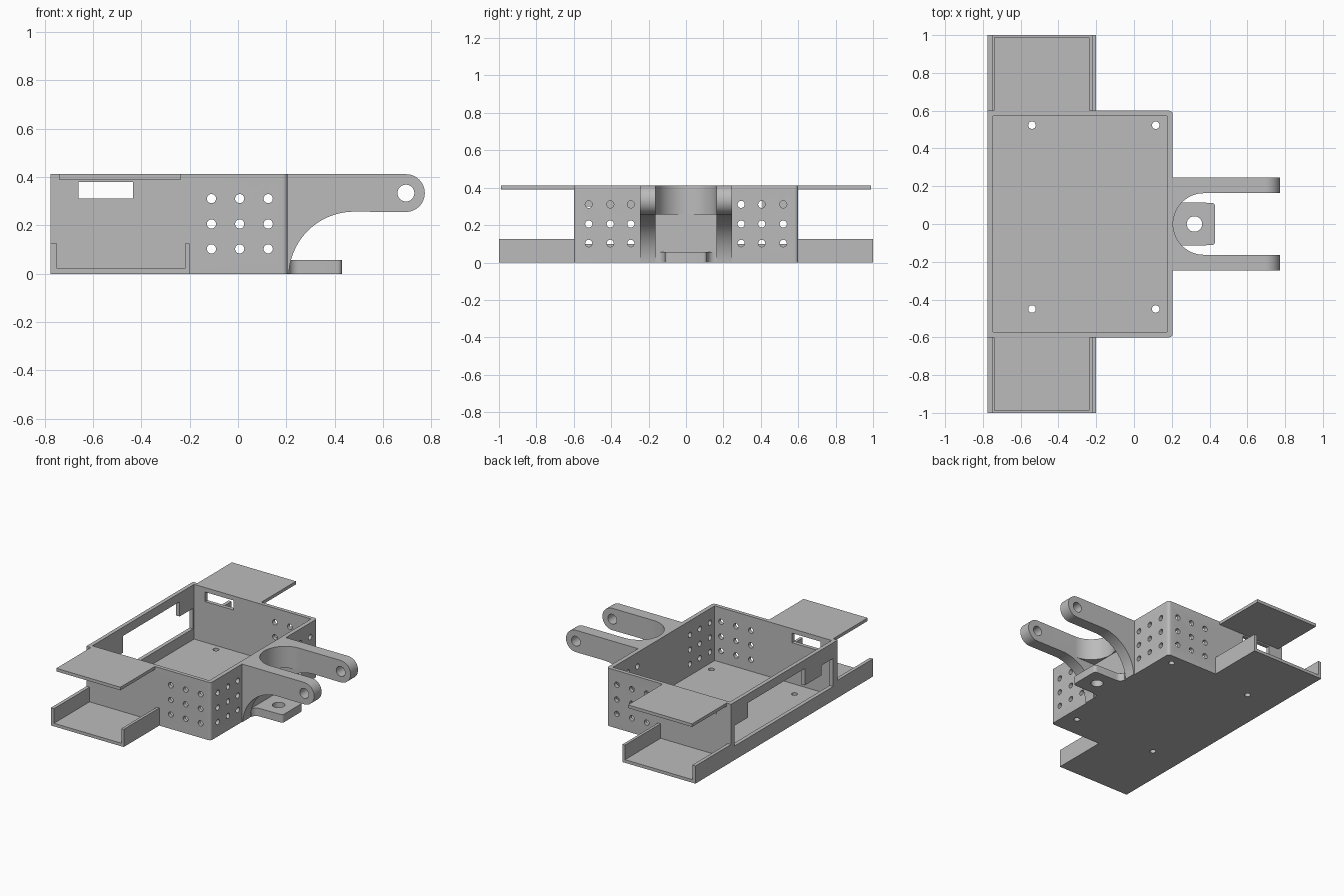
import bpy, bmesh, math
from mathutils import Vector

old = bpy.data.objects.get("Cube")
if old:
    bpy.data.objects.remove(old, do_unlink=True)

grey = bpy.data.materials.new("plain grey")
grey.use_nodes = True
GREY = (0.5, 0.5, 0.5, 1)
grey.diffuse_color = GREY
grey.node_tree.nodes["Principled BSDF"].inputs["Base Color"].default_value = GREY


def prism(name, outline, axis, lo, hi):
    """Extrude a 2D outline along one axis (outline uses the other two in order)."""
    def place(p, d):
        co = list(p)
        co.insert("xyz".index(axis), d)
        return Vector(co)
    bm = bmesh.new()
    face = bm.faces.new([bm.verts.new(place(p, lo)) for p in outline])
    new = bmesh.ops.extrude_face_region(bm, geom=[face])["geom"]
    shift = place((0, 0), hi - lo)
    bmesh.ops.translate(bm, vec=shift, verts=[v for v in new if isinstance(v, bmesh.types.BMVert)])
    bmesh.ops.recalc_face_normals(bm, faces=bm.faces)
    mesh = bpy.data.meshes.new(name)
    bm.to_mesh(mesh)
    bm.free()
    mesh.materials.append(grey)
    obj = bpy.data.objects.new(name, mesh)
    bpy.context.collection.objects.link(obj)
    return obj


def rect(a0, a1, b0, b1):
    return [(a0, b0), (a1, b0), (a1, b1), (a0, b1)]


def arc(cx, cy, r, start, end, n):
    angles = [math.radians(start + (end - start) * i / n) for i in range(n + 1)]
    return [(cx + r * math.cos(a), cy + r * math.sin(a)) for a in angles]


def circle(cx, cy, r):
    return arc(cx, cy, r, 0, 360, 24)[:-1]


def cut(obj, outline, axis, lo, hi):
    cutter = prism("cutter", outline, axis, lo, hi)
    cutter.hide_render = True
    mod = obj.modifiers.new("cut", "BOOLEAN")
    mod.operation = "DIFFERENCE"
    mod.solver = "EXACT"
    mod.object = cutter
    bpy.context.view_layer.objects.active = obj
    bpy.ops.object.modifier_apply(modifier=mod.name)
    bpy.data.objects.remove(cutter, do_unlink=True)


def smooth(obj):
    bpy.ops.object.select_all(action="DESELECT")
    obj.select_set(True)
    bpy.context.view_layer.objects.active = obj
    bpy.ops.object.shade_smooth_by_angle(angle=math.radians(30))


BACK, NOSE, TOP = -0.775, 0.205, 0.412

# Open-topped case with rounded corners at the arm end
corners = arc(NOSE - 0.02, -0.58, 0.02, -90, 0, 5) + arc(NOSE - 0.02, 0.58, 0.02, 0, 90, 5)
case = prism("case", [(BACK, 0.6), (BACK, -0.6)] + corners, "z", 0, TOP)
cut(case, rect(-0.747, 0.175, -0.573, 0.573), "z", 0.022, 0.6)

# Stepped opening in the rear wall
opening = [(-0.55, 0.1), (0.56, 0.1), (0.56, 0.245), (0.41, 0.245), (0.41, 0.35),
           (-0.23, 0.35), (-0.23, 0.23), (-0.42, 0.23), (-0.42, 0.3), (-0.55, 0.3)]
cut(case, opening, "x", -0.9, -0.7)

# Slot and vent holes through both long-side walls
cut(case, rect(-0.66, -0.435, 0.312, 0.38), "y", -0.7, 0.7)
for z in (0.103, 0.206, 0.311):
    for x in (-0.11, 0.007, 0.125):
        cut(case, circle(x, z, 0.019), "y", -0.7, 0.7)
    # Vent holes either side of the arms
    for y in (0.295, 0.405, 0.52):
        for side in (-1, 1):
            cut(case, circle(side * y, z, 0.019), "x", 0.15, 0.25)

# Screw holes in the floor
for x in (-0.54, 0.115):
    for y in (-0.45, 0.523):
        cut(case, circle(x, y, 0.02), "z", -0.1, 0.1)
smooth(case)

# Side trays with a channel section, and the plates above them
channel = [(BACK, 0), (-0.2, 0), (-0.2, 0.126), (-0.22, 0.126), (-0.22, 0.022),
           (-0.75, 0.022), (-0.75, 0.126), (BACK, 0.126)]
for label, side in (("front", -1), ("back", 1)):
    lo, hi = sorted((side * 0.6, side))
    prism(label + "_tray", channel, "y", lo, hi)
    lo, hi = sorted((side * 0.6, side * 0.988))
    prism(label + "_top_plate", rect(-0.74, -0.235, lo, hi), "z", 0.39, TOP)

# Pair of hinge arms: curved bracket below, round eye at the tip
profile = ([(NOSE, 0)] + arc(0.48, -0.013, 0.27, 177, 90, 24)
           + arc(0.695, 0.334, 0.078, -90, 90, 24) + [(NOSE, TOP)])
arms = prism("hinge_arms", profile, "y", -0.247, 0.247)
pocket = arc(0.37, 0, 0.163, 90, 270, 32) + [(0.9, -0.163), (0.9, 0.163)]
cut(arms, rect(NOSE - 0.1, 0.9, -0.163, 0.163), "z", -0.1, 0.257)
cut(arms, pocket, "z", 0.2, 0.6)
cut(arms, circle(0.695, 0.334, 0.035), "y", -0.4, 0.4)
smooth(arms)

# Low lug between the arms, flared where it meets the case
flare = 0.04
lug_outline = ([(NOSE - 0.01, -0.155)] + arc(0.25, -0.155, flare, 180, 90, 8)
               + arc(0.41, -0.092, 0.02, -90, 0, 5) + arc(0.41, 0.092, 0.02, 0, 90, 5)
               + arc(0.25, 0.155, flare, 270, 180, 8) + [(NOSE - 0.01, 0.155)])
lug = prism("hitch_lug", lug_outline, "z", 0, 0.057)
cut(lug, circle(0.32, 0, 0.041), "z", -0.1, 0.2)
smooth(lug)
